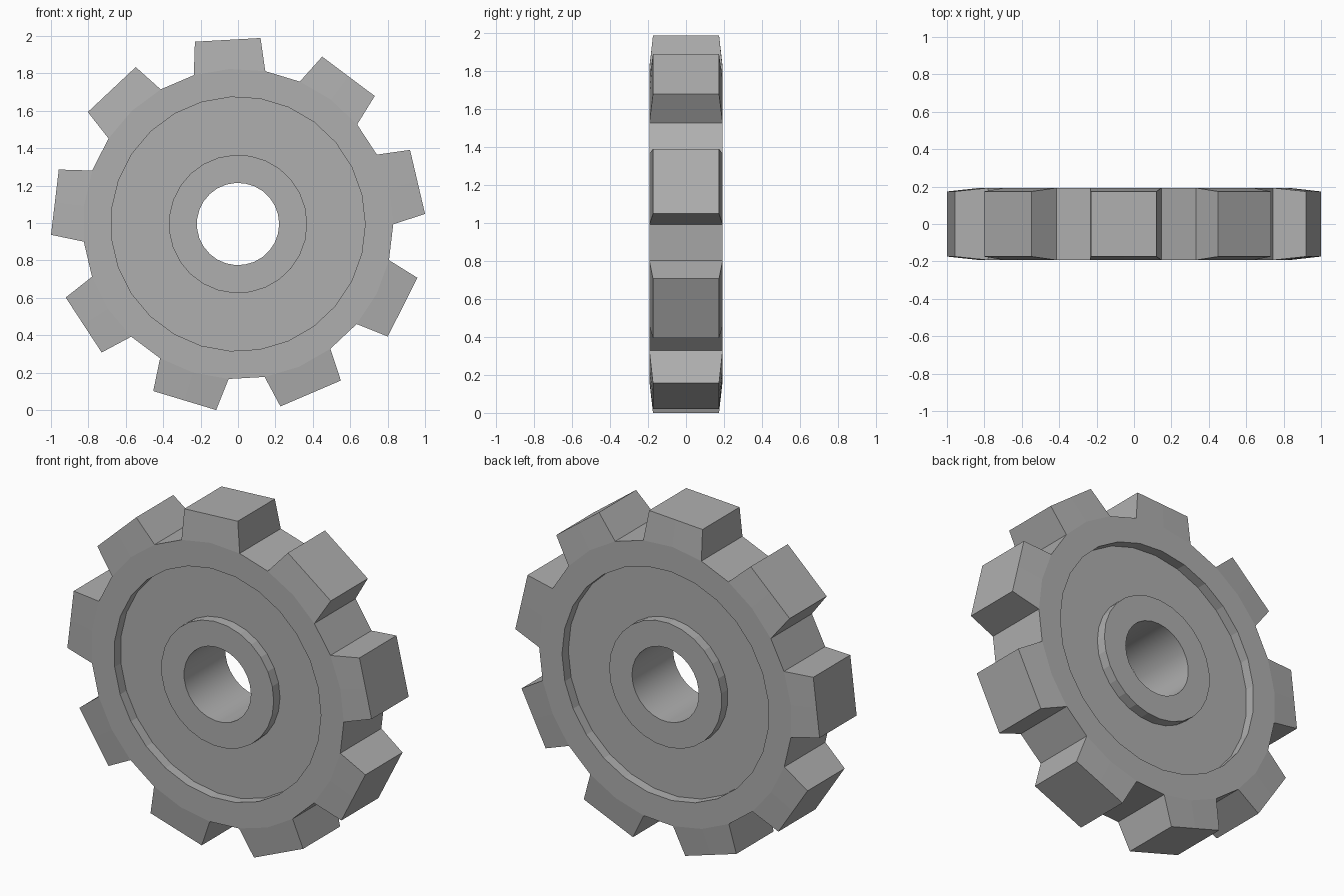
import bpy, bmesh
from math import sin, cos, radians

if "Cube" in bpy.data.objects:
    bpy.data.objects.remove(bpy.data.objects["Cube"])

TEETH, SEG = 9, 27              # three segments per tooth pitch
PHASE = radians(93.2)           # direction of the top tooth
STEP = radians(360 / SEG)
TIP_R, TIP_HALF = 1.0015, radians(10.1)
TIP_Y = 0.174
CENTRE_Z = 0.995

# Half cross-section (radius, y): bore, hub face, recess, rim face
front = [(0.22, -0.193), (0.37, -0.193), (0.37, -0.134),
         (0.68, -0.134), (0.68, -0.193), (0.83, -0.193)]
profile = front + [(r, -y) for r, y in reversed(front)]

bm = bmesh.new()


def vert(r, y, a):
    return bm.verts.new((r * cos(a), y, r * sin(a) + CENTRE_Z))


# Wheel body: revolve the profile
rings = [[vert(r, y, PHASE + i * STEP) for i in range(SEG)] for r, y in profile]
n = len(rings)
rim = len(front) - 1
for k in range(n):
    if k == rim:
        continue                # outer rim is made with the teeth
    a, b = rings[k], rings[(k + 1) % n]
    for i in range(SEG):
        j = (i + 1) % SEG
        f = bm.faces.new((a[i], a[j], b[j], b[i]))
        f.smooth = k == n - 1   # only the bore is smooth

# Teeth and the gaps between them
f_rim, b_rim = rings[rim], rings[rim + 1]
for t in range(TEETH):
    ids = [(3 * t + d) % SEG for d in (-1, 0, 1)]
    ang = PHASE + 3 * t * STEP
    tip = []
    for d in (-1, 0, 1):
        r = TIP_R if d else TIP_R * cos(TIP_HALF)
        tip.append([vert(r, y, ang + d * TIP_HALF) for y in (-TIP_Y, TIP_Y)])
    for s in (0, 1):
        i, j = ids[s], ids[s + 1]
        (p0, p1), (q0, q1) = tip[s], tip[s + 1]
        bm.faces.new((f_rim[i], f_rim[j], q0, p0))   # tapered front
        bm.faces.new((b_rim[j], b_rim[i], p1, q1))   # tapered back
        bm.faces.new((p0, q0, q1, p1))               # tip
    for s in (0, 2):                                 # flanks
        i = ids[s]
        bm.faces.new((f_rim[i], b_rim[i], tip[s][1], tip[s][0]))
    g, h = ids[2], (ids[2] + 1) % SEG                # root gap
    bm.faces.new((f_rim[g], f_rim[h], b_rim[h], b_rim[g]))

bmesh.ops.recalc_face_normals(bm, faces=bm.faces)
mesh = bpy.data.meshes.new("gear_wheel")
bm.to_mesh(mesh)
bm.free()
gear = bpy.data.objects.new("gear_wheel", mesh)
bpy.context.collection.objects.link(gear)

# Dark grey metal
metal = bpy.data.materials.new("dark_grey")
metal.diffuse_color = (0.43, 0.43, 0.43, 1)
metal.use_nodes = True
metal.node_tree.nodes["Principled BSDF"].inputs["Base Color"].default_value = metal.diffuse_color
mesh.materials.append(metal)
